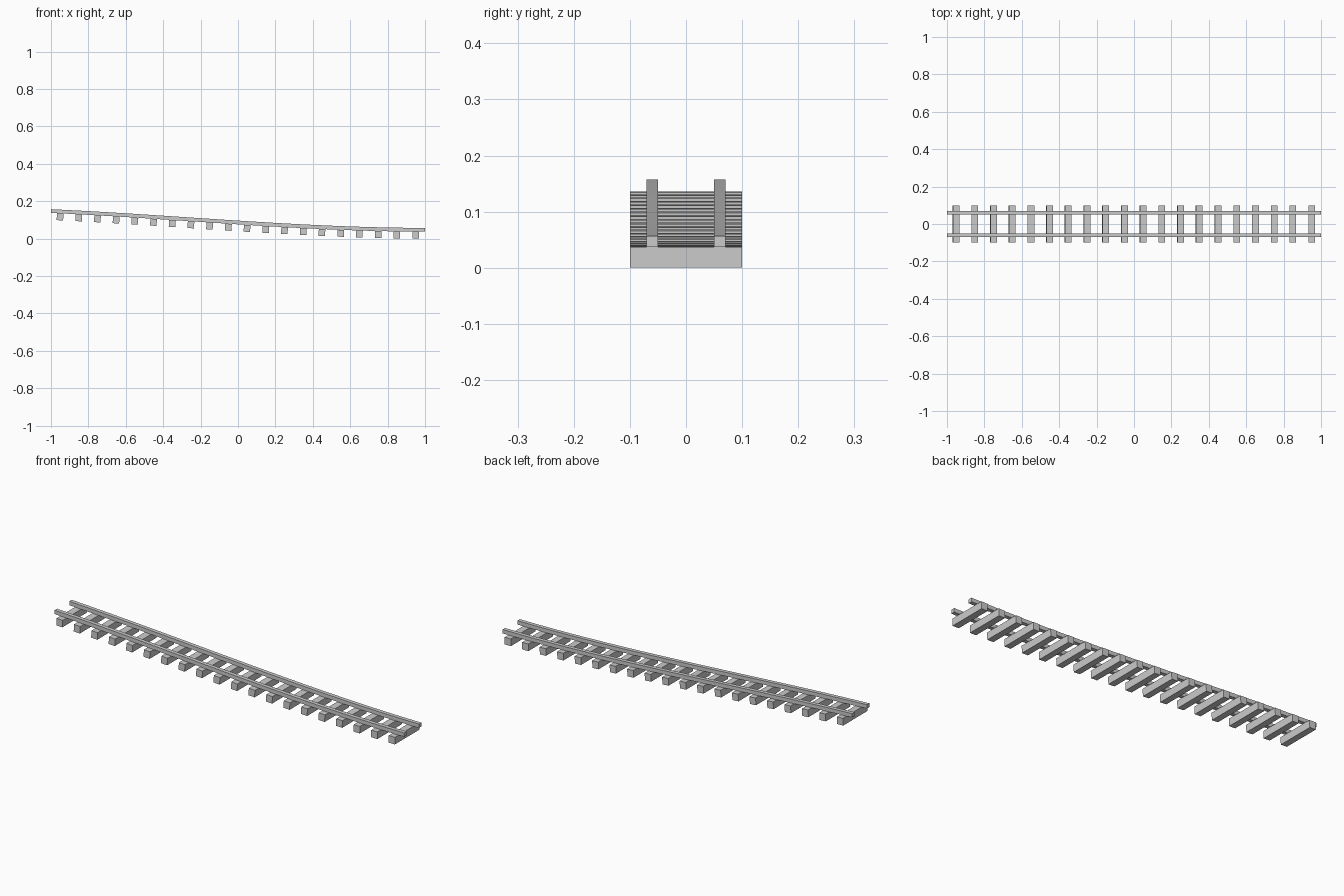
import bpy, bmesh, math
from mathutils import Vector, Matrix

if "Cube" in bpy.data.objects:
    bpy.data.objects.remove(bpy.data.objects["Cube"])

Z = (0.147, 0.117, 0.048, 0.047)   # slope control heights along x


def height(x):
    t = (x + 1) / 2
    s = 1 - t
    return s**3 * Z[0] + 3*s*s*t * Z[1] + 3*s*t*t * Z[2] + t**3 * Z[3]


def slope(x):
    return (height(x + 0.01) - height(x - 0.01)) / 0.02


def finish(name, bm):
    bmesh.ops.recalc_face_normals(bm, faces=bm.faces)
    mesh = bpy.data.meshes.new(name)
    bm.to_mesh(mesh)
    bm.free()
    obj = bpy.data.objects.new(name, mesh)
    bpy.context.collection.objects.link(obj)


# Rails: square bars swept along the slope
def rail(name, y, half=0.01, steps=20):
    bm = bmesh.new()
    rings = []
    for i in range(steps + 1):
        x = -1 + 2 * i / steps
        z = height(x)
        rings.append([bm.verts.new((x, y + a * half, z + b * half))
                      for a, b in ((-1, -1), (1, -1), (1, 1), (-1, 1))])
    for r0, r1 in zip(rings, rings[1:]):
        for k in range(4):
            n = (k + 1) % 4
            bm.faces.new((r0[k], r0[n], r1[n], r1[k]))
    bm.faces.new(rings[0])
    bm.faces.new(rings[-1])
    finish(name, bm)


rail("front_rail", -0.06)
rail("back_rail", 0.06)

# Sleepers: boxes tilted to follow the slope, tops touching the rails
W, D, H = 0.035, 0.2, 0.037
for i in range(20):
    x = -0.95 + 0.1 * i
    bm = bmesh.new()
    bmesh.ops.create_cube(bm, size=1)
    tilt = Matrix.Rotation(-math.atan(slope(x)), 4, 'Y')
    bm.transform(Matrix.Translation((x, 0, height(x))) @ tilt
                 @ Matrix.Translation((0, 0, -0.01 - H / 2))
                 @ Matrix.Diagonal((W, D, H, 1)))
    finish(f"sleeper_{i + 1}", bm)
